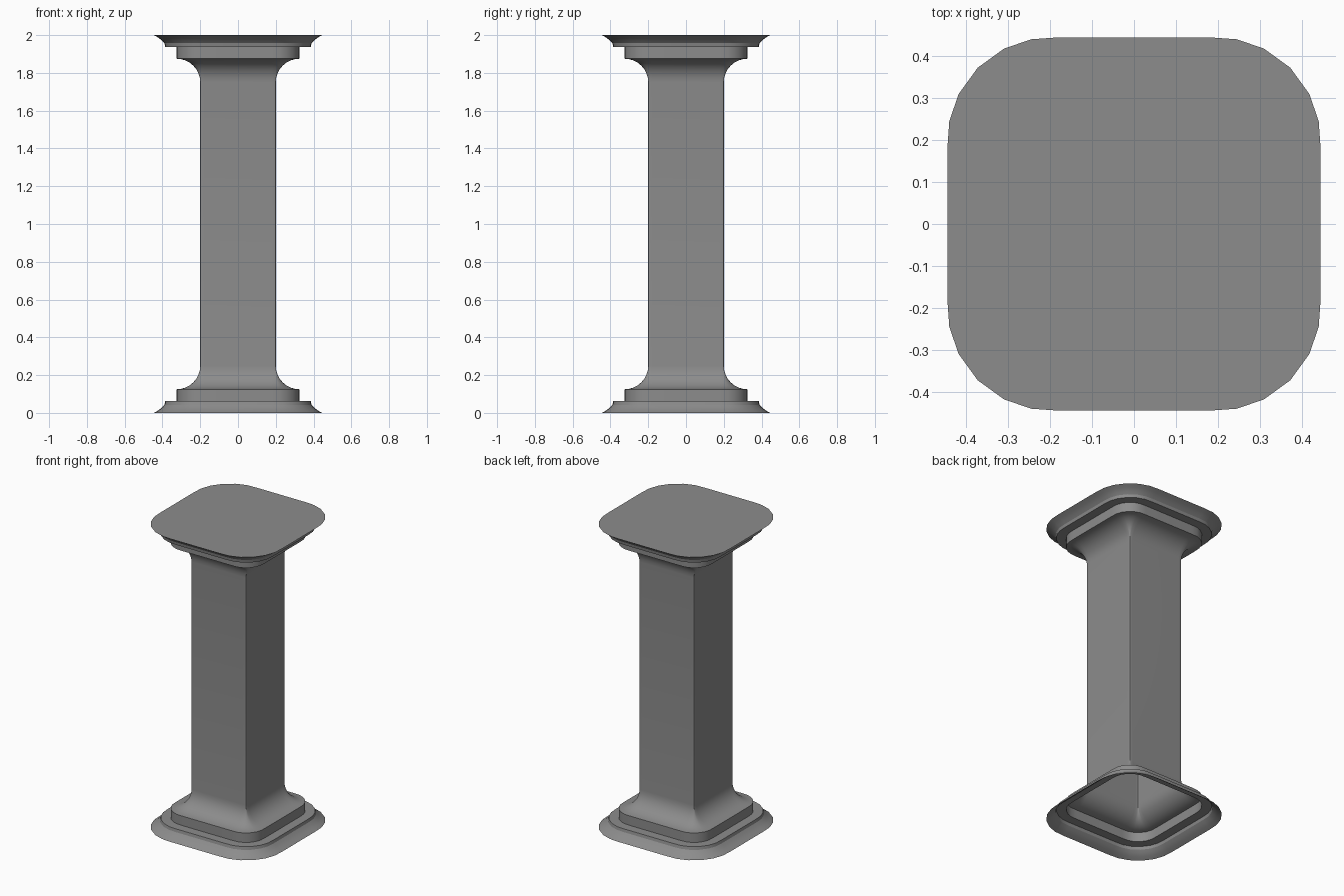
import bpy, bmesh
from math import sin, cos, pi, radians

if "Cube" in bpy.data.objects:
    bpy.data.objects.remove(bpy.data.objects["Cube"])

CORE = 0.198     # half-width of the square that every ring is rounded around
ANGLES = (0, 11, 27, 45, 63, 79, 90)
COVE_SEGS = 8


def ring(bm, half, z):
    """Rounded square ring of vertices."""
    r = half - CORE
    verts = []
    for q in range(4):
        c, s = round(cos(q * pi / 2)), round(sin(q * pi / 2))
        for deg in ANGLES:
            x = CORE + r * cos(radians(deg)) - (0.018 if deg == 90 else 0)
            y = CORE + r * sin(radians(deg)) - (0.018 if deg == 0 else 0)
            verts.append(bm.verts.new((c * x - s * y, s * x + c * y, z)))
    return verts


# Base profile (half-width, height): flared foot, two steps, concave cove
base = [(0.445, 0.0), (0.421, 0.014), (0.402, 0.029), (0.389, 0.043),
        (0.385, 0.0625), (0.325, 0.0625), (0.325, 0.125)]
for i in range(1, COVE_SEGS + 1):
    a = i / COVE_SEGS * pi / 2
    base.append((0.325 - 0.125 * sin(a), 0.25 - 0.125 * cos(a)))

# Capital mirrors the base
profile = base + [(h, 2.0 - z) for h, z in reversed(base)]

# Sweep profile around the rounded square; hollow with open bottom, capped top
bm = bmesh.new()
rings = [ring(bm, h, z) for h, z in profile]
n = len(rings[0])
for lo, hi in zip(rings, rings[1:]):
    for i in range(n):
        j = (i + 1) % n
        bm.faces.new((lo[i], lo[j], hi[j], hi[i]))
bm.faces.new(rings[-1])

mesh = bpy.data.meshes.new("column")
bm.to_mesh(mesh)
bm.free()
column = bpy.data.objects.new("column", mesh)
bpy.context.collection.objects.link(column)

# Dark grey stone
stone = bpy.data.materials.new("dark_stone")
stone.diffuse_color = (0.264, 0.264, 0.264, 1)
stone.use_nodes = True
stone.node_tree.nodes["Principled BSDF"].inputs["Base Color"].default_value = stone.diffuse_color
mesh.materials.append(stone)

# Smooth shading with crisp steps
bpy.context.view_layer.objects.active = column
column.select_set(True)
bpy.ops.object.shade_smooth_by_angle(angle=pi / 6)
